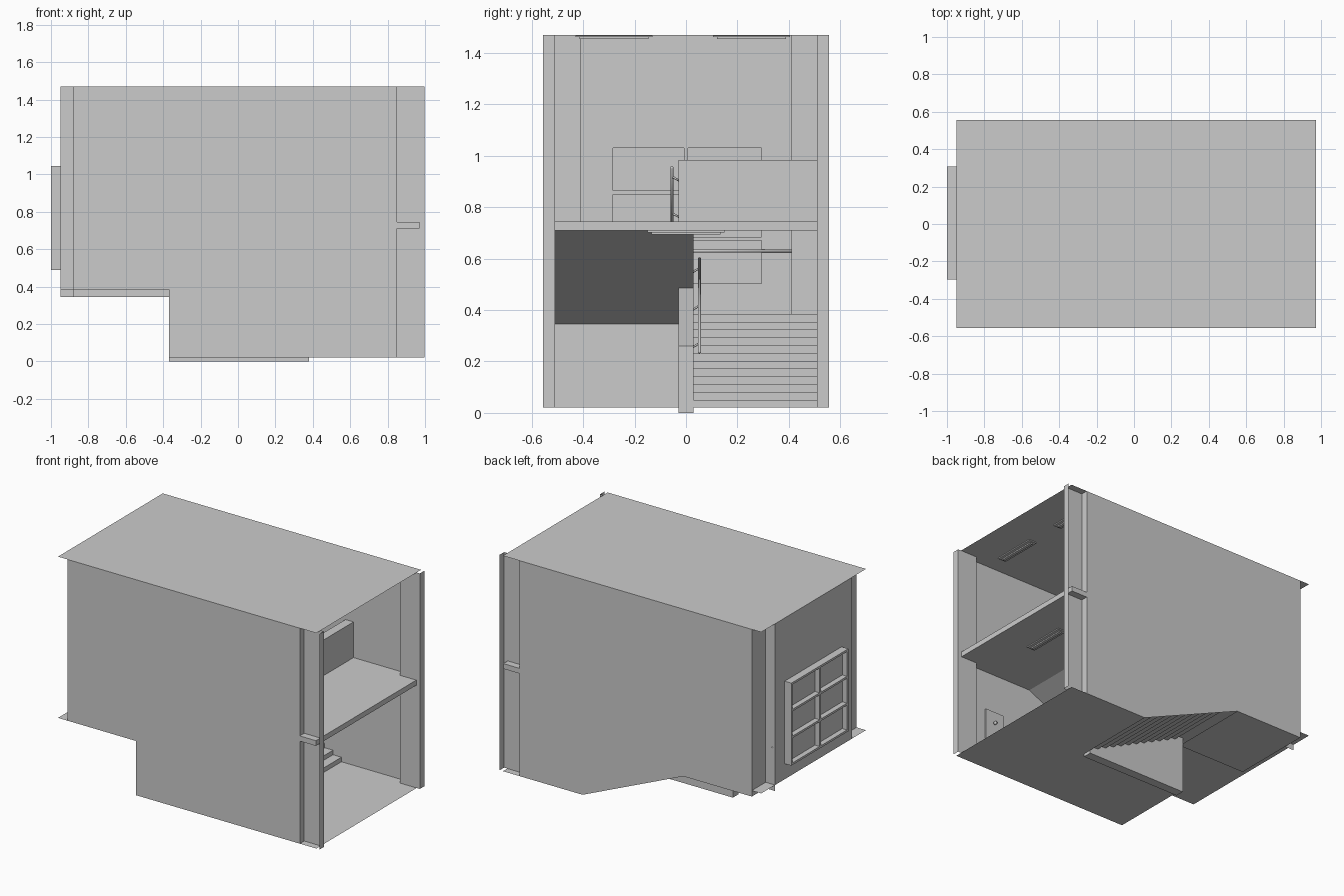
import bpy, bmesh
from mathutils import Vector

cube = bpy.data.objects.get("Cube")
if cube:
    bpy.data.objects.remove(cube, do_unlink=True)

grey = bpy.data.materials.new("plain_grey")
grey.use_nodes = True
colour = (0.6, 0.6, 0.6, 1)
grey.diffuse_color = colour
for node in grey.node_tree.nodes:
    if node.type == "BSDF_PRINCIPLED":
        node.inputs["Base Color"].default_value = colour


def finish(name, bm):
    bmesh.ops.recalc_face_normals(bm, faces=bm.faces)
    mesh = bpy.data.meshes.new(name)
    bm.to_mesh(mesh)
    bm.free()
    mesh.materials.append(grey)
    ob = bpy.data.objects.new(name, mesh)
    bpy.context.scene.collection.objects.link(ob)
    return ob


def place(axis, p, d):
    """2D profile point plus depth along the given axis."""
    v = list(p)
    v.insert("xyz".index(axis), d)
    return v


def sweep(name, pts, axis, a, b, solid=True):
    """Extrude a profile; an open profile gives a folded sheet."""
    bm = bmesh.new()
    r0 = [bm.verts.new(place(axis, p, a)) for p in pts]
    r1 = [bm.verts.new(place(axis, p, b)) for p in pts]
    n = len(pts)
    for i in range(n if solid else n - 1):
        j = (i + 1) % n
        bm.faces.new((r0[i], r0[j], r1[j], r1[i]))
    if solid:
        bm.faces.new(r0)
        bm.faces.new(r1)
    return finish(name, bm)


def sheet(name, pts, axis, d):
    bm = bmesh.new()
    bm.faces.new([bm.verts.new(place(axis, p, d)) for p in pts])
    return finish(name, bm)


def rect(a0, a1, b0, b1):
    return [(a0, b0), (a1, b0), (a1, b1), (a0, b1)]


def box(name, x0, x1, y0, y1, z0, z1):
    return sweep(name, rect(x0, x1, y0, y1), "z", z0, z1)


def rod(name, a, b, r):
    a, b = Vector(a), Vector(b)
    bm = bmesh.new()
    bmesh.ops.create_cone(bm, cap_ends=True, segments=10, radius1=r, radius2=r, depth=(b - a).length)
    ob = finish(name, bm)
    ob.location = (a + b) / 2
    ob.rotation_euler = (b - a).to_track_quat("Z", "Y").to_euler()
    ob.data.shade_smooth()
    return ob


# Main levels
LOW, LAND, TOP = 0.02, 0.385, 1.47
SOFFIT, UP0, UP = 0.345, 0.71, 0.745
X0, X1, W = -0.95, 0.973, 0.557      # outer ends and half width
S0, S1 = -0.37, 0.38                 # stair run
STEPS = 12

# Roof and floors
sheet("roof", rect(X0, X1, -W, W), "z", TOP)
sheet("lower_floor", [(S0, -W), (X1, -W), (X1, W), (S1, W), (S1, 0), (S0, 0)], "z", LOW)
sheet("landing_floor", rect(X0, S0, -W, W), "z", LAND)
sheet("landing_underside", rect(-0.88, S0, 0, W), "z", SOFFIT)
box("upper_floor", S1, 0.97, -W, W, UP0, UP)

# Long side walls
sheet("front_wall", [(-0.88, LAND), (S0, LAND), (S0, LOW), (0.85, LOW), (0.85, TOP), (-0.88, TOP)], "y", -W)
sheet("back_wall", [(-0.88, SOFFIT), (S0, SOFFIT), (S1, LOW), (0.85, LOW), (0.85, TOP), (-0.88, TOP)], "y", W)
sheet("under_landing_wall", rect(-W, 0.03, LOW, LAND), "x", S0)

# Notched corners and open-end columns
for side, s in (("front", -1), ("back", 1)):
    sweep(side + "_notched_corner", [(X0, s * 0.41), (-0.88, s * 0.41), (-0.88, s * W)],
          "z", LAND if s < 0 else SOFFIT, TOP, False)
    sweep(side + "_column", [(0.85, s * W), (0.85, s * 0.51), (0.997, s * 0.51), (0.997, s * W)],
          "z", LOW, TOP, False)

# End wall around the window
WY0, WY1, WZ0, WZ1 = -0.298, 0.308, 0.49, 1.045
sheet("end_wall_front", rect(-0.41, WY0, LAND, TOP), "x", X0)
sheet("end_wall_back", rect(WY1, 0.41, LAND, TOP), "x", X0)
sheet("end_wall_sill", rect(WY0, WY1, LAND, WZ0), "x", X0)
sheet("end_wall_head", rect(WY0, WY1, WZ1, TOP), "x", X0)

# Window frame, bars and pane
F = 0.014
sheet("window_pane", rect(WY0, WY1, WZ0, WZ1), "x", -0.965)
for name, y in (("front", WY0), ("middle", -F / 2), ("back", WY1 - F)):
    box("window_post_" + name, -1, -0.945, y, y + F, WZ0, WZ1)
for i in range(4):
    z = WZ0 + i * (WZ1 - WZ0 - F) / 3
    box("window_rail_%d" % i, -1, -0.945, WY0, WY1, z, z + F)

# Stairs: lower flight is a folded sheet, upper flight is solid
run = (S1 - S0) / STEPS


def flight(x, z, rise, step):
    pts = [(x, z)]
    for i in range(STEPS):
        z += rise
        pts.append((x, z))
        x += step
        pts.append((x, z))
    return pts


sweep("lower_stairs", flight(S1, LOW, (LAND - LOW) / STEPS, -run), "y", 0, W, False)
sweep("upper_stairs", flight(S0, LAND, (UP - LAND) / STEPS, run) + [(S1, UP0), (S0, SOFFIT)],
      "y", -W, 0.03)

# Walls between the flights and the parapet
sweep("middle_wall", [(S0, 0), (S1, 0), (S1, 0.26), (-0.08, 0.485), (S0, SOFFIT)], "y", -0.03, 0.03)
sweep("stair_balustrade", [(S0, SOFFIT), (S1, UP0), (0.47, UP0), (0.47, 0.985), (S1, 0.985), (S0, 0.625)],
      "y", -0.029, 0.029)
box("parapet", 0.41, 0.47, -0.03, W, UP, 0.985)

# Handrails with brackets
for name, y, s, z0, z1 in (("lower", 0.052, 1, 0.6, 0.235), ("upper", -0.055, -1, 0.6, 0.955)):
    a, b = Vector((S0, y, z0)), Vector((S1, y, z1))
    rod(name + "_handrail", a, b, 0.006)
    for i, t in enumerate((0.1, 0.5, 0.9)):
        p = a.lerp(b, t)
        rod("%s_rail_bracket_%d" % (name, i), p, (p.x, s * 0.028, p.z - 0.015), 0.004)
rod("landing_rail", (-0.93, 0.41, 0.63), (-0.93, -0.41, 0.63), 0.006)

# Ceiling lamps
for name, y, z in (("upper_front", -0.28, TOP), ("upper_back", 0.255, TOP), ("lower", 0, UP0)):
    box("lamp_base_" + name, 0.68, 0.74, y - 0.15, y + 0.15, z - 0.008, z - 0.001)
    box("lamp_tube_" + name, 0.7, 0.72, y - 0.135, y + 0.135, z - 0.016, z - 0.008)

# Low cupboard door on the front wall
box("cupboard_door", 0.6, 0.74, -W + 0.002, -W + 0.01, LOW, 0.44)
rod("door_knob", (0.67, -W + 0.01, 0.36), (0.67, -W + 0.025, 0.36), 0.01)
